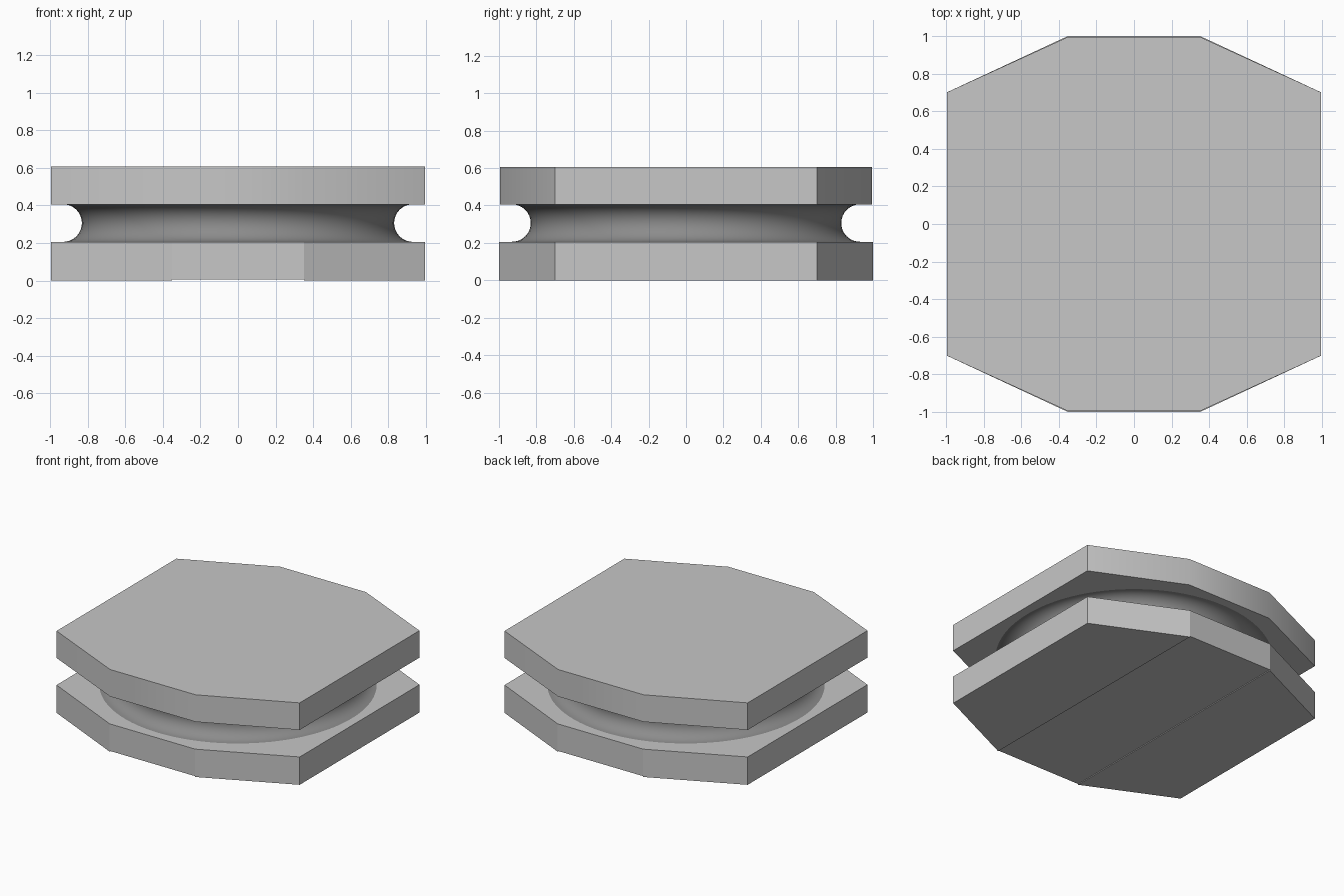
import bpy, bmesh, math

cube = bpy.data.objects.get("Cube")
if cube:
    bpy.data.objects.remove(cube, do_unlink=True)


def material(name, value):
    mat = bpy.data.materials.new(name)
    mat.use_nodes = True
    colour = (value, value, value, 1)
    mat.diffuse_color = colour
    mat.node_tree.nodes["Principled BSDF"].inputs["Base Color"].default_value = colour
    return mat


light_grey = material("light grey", 0.57)
dark_grey = material("dark grey", 0.26)

# Plate and groove dimensions
END, CORNER = 0.35, 0.70
LIP, THICK, GROOVE = 0.006, 0.2, 0.1


def finish(name, bm, mat, angle=0):
    bmesh.ops.recalc_face_normals(bm, faces=bm.faces)
    mesh = bpy.data.meshes.new(name)
    bm.to_mesh(mesh)
    bm.free()
    mesh.materials.append(mat)
    obj = bpy.data.objects.new(name, mesh)
    bpy.context.collection.objects.link(obj)
    if angle:
        bpy.ops.object.select_all(action="DESELECT")
        obj.select_set(True)
        bpy.context.view_layer.objects.active = obj
        bpy.ops.object.shade_smooth_by_angle(angle=math.radians(angle))
    return obj


def slab(name, outline, z, height, angle=0):
    bm = bmesh.new()
    face = bm.faces.new([bm.verts.new((x, y, z)) for x, y in outline])
    top = bmesh.ops.extrude_face_region(bm, geom=[face])["geom"]
    verts = [v for v in top if isinstance(v, bmesh.types.BMVert)]
    bmesh.ops.translate(bm, verts=verts, vec=(0, 0, height))
    return finish(name, bm, light_grey, angle)


def octagon(x, y):
    return [(-x, -CORNER), (-END, -y), (END, -y), (x, -CORNER),
            (x, CORNER), (END, y), (-END, y), (-x, CORNER)]


# Upper plate with softened front and back corners
slab("upper_plate", octagon(0.995, 0.995), LIP + 2 * THICK, THICK, 30)

# Lower plate with a shallow channel running front to back underneath
lower = slab("lower_plate", octagon(0.995, 1), 0, LIP + THICK)
cutter = slab("channel_cutter", [(-END, -1.2), (END, -1.2), (END, 1.2), (-END, 1.2)],
              -0.1, 0.1 + LIP)
cutter.hide_render = True
cutter.hide_set(True)
channel = lower.modifiers.new("channel", "BOOLEAN")
channel.operation = "DIFFERENCE"
channel.solver = "EXACT"
channel.object = cutter

# Round core with a half-circle groove, turned about the vertical axis
bm = bmesh.new()
centre_z = LIP + 1.5 * THICK
profile = []
for i in range(17):
    a = math.pi / 2 + math.pi * i / 16
    profile.append(bm.verts.new((0.93 + GROOVE * math.cos(a), 0,
                                 centre_z + GROOVE * math.sin(a))))
lines = [bm.edges.new(pair) for pair in zip(profile, profile[1:])]
bmesh.ops.spin(bm, geom=profile + lines, cent=(0, 0, 0), axis=(0, 0, 1),
               angle=2 * math.pi, steps=96, use_merge=True)
finish("grooved_core", bm, dark_grey, 30)
